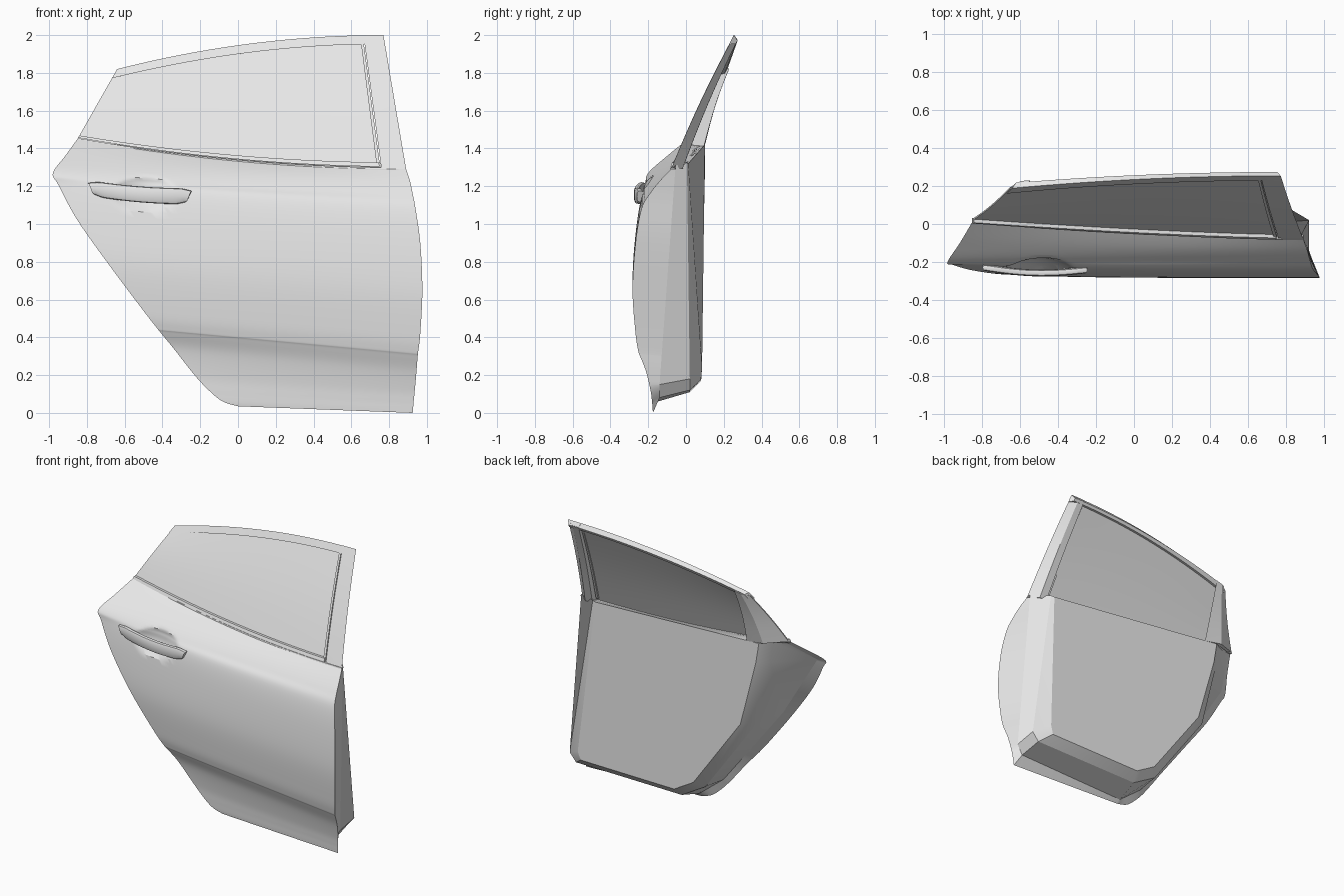
import bpy
import bmesh
import math
from mathutils import Vector
from mathutils.geometry import intersect_point_line

cube = bpy.data.objects.get("Cube")
if cube:
    bpy.data.objects.remove(cube, do_unlink=True)

paint = bpy.data.materials.new("light_grey")
paint.use_nodes = True
GREY = (0.8, 0.8, 0.8, 1)
paint.diffuse_color = GREY
paint.node_tree.nodes["Principled BSDF"].inputs["Base Color"].default_value = GREY


def finish(bm, name, angle=28):
    """Weld, orient and shade a bmesh, then link it as an object."""
    bmesh.ops.remove_doubles(bm, verts=bm.verts, dist=0.0005)
    bmesh.ops.recalc_face_normals(bm, faces=bm.faces)
    mesh = bpy.data.meshes.new(name)
    bm.to_mesh(mesh)
    bm.free()
    mesh.materials.append(paint)
    obj = bpy.data.objects.new(name, mesh)
    bpy.context.collection.objects.link(obj)
    bpy.ops.object.select_all(action="DESELECT")
    obj.select_set(True)
    bpy.context.view_layer.objects.active = obj
    bpy.ops.object.shade_smooth_by_angle(angle=math.radians(angle))


def bridge(bm, a, b):
    """Quads between two point rows of equal length."""
    va = [bm.verts.new(p) for p in a]
    vb = [bm.verts.new(p) for p in b]
    for i in range(len(a) - 1):
        bm.faces.new((va[i], va[i + 1], vb[i + 1], vb[i]))


def loft(bm, rows):
    for a, b in zip(rows, rows[1:]):
        bridge(bm, a, b)


def spline(knots, steps):
    """Catmull-Rom through tuples of numbers."""
    out = []
    last = len(knots) - 1
    for i in range(last):
        quad = [knots[max(0, min(last, i + k))] for k in (-1, 0, 1, 2)]
        for j in range(steps):
            t = j / steps
            out.append([b + t * (c - a + t * (2 * a - 5 * b + 4 * c - d
                        + t * (3 * (b - c) + d - a))) / 2
                        for a, b, c, d in zip(*quad)])
    return out + [list(knots[-1])]


# Outer skin rows, belt to sill:
# left x, left z, right x, right z, left y, right y, roundness, sag
SKIN = [
    (-.85, 1.45, .89, 1.29, .01, -.08, 1.5, .16),
    (-.915, 1.36, .91, 1.23, -.1, -.137, 2, .1),
    (-.98, 1.27, .925, 1.16, -.2, -.192, 3, .06),
    (-.95, 1.205, .94, 1.08, -.215, -.236, 4, .02),
    (-.85, 1.02, .965, .9, -.243, -.267, 4, 0),
    (-.68, .78, .976, .65, -.265, -.283, 5, 0),
    (-.5, .54, .965, .42, -.255, -.267, 5, 0),
    (-.43, .45, .954, .325, -.242, -.252, 5, 0),
    (-.41, .425, .951, .298, -.233, -.242, 5, 0),
    (-.34, .34, .945, .22, -.203, -.212, 4, 0),
    (-.23, .2, .936, .12, -.183, -.188, 3, 0),
    (-.15, .115, .93, .06, -.178, -.18, 2, 0),
    (-.08, .06, .927, .025, -.175, -.177, 2, 0),
    (.0, .035, .925, .0, -.172, -.175, 2, 0),
]


def skin_point(row, s):
    xl, zl, xr, zr, yl, yr, power, sag = row
    x = xl + (xr - xl) * s
    z = zl + (zr - zl) * s - sag * s * (1 - s)
    y = yl + (yr - yl) * (1 - (1 - s) ** power)
    # Finger cup behind the handle
    r = math.hypot((x + .5) / .18, (z - 1.16) / .09)
    if r < 1:
        y += .05 * (1 - r * r)
    return Vector((x, y, z))


COLS = 96
skin = [[skin_point(row, i / COLS) for i in range(COLS + 1)] for row in spline(SKIN, 6)]

# Inner shell loops, running from the hinge top round the sill to the rear top
FLANGE = [(.88, -.055, 1.31), (.92, -.14, .15), (.88, -.14, .08), (0, -.15, .06),
          (-.19, -.16, .21), (-.64, -.2, .8), (-.93, -.18, 1.27), (-.83, .01, 1.43)]
RIM = [(.745, .005, 1.325), (.92, .02, .18), (.87, .02, .12), (.02, .02, .11),
       (-.17, .02, .22), (-.59, .02, .8), (-.7, .03, 1.27), (-.73, .05, 1.43)]
BACK = [(.72, .012, 1.32), (.81, .085, .24), (.79, .08, .18), (.04, .08, .17),
        (-.115, .08, .26), (-.5, .09, .79), (-.63, .1, 1.27), (-.655, .1, 1.42)]


def closest(p):
    """Nearest point on the flange loop."""
    best = None
    for a, b in zip(FLANGE, FLANGE[1:]):
        a, b = Vector(a), Vector(b)
        f = intersect_point_line(p, a, b)[1]
        q = a.lerp(b, max(0, min(1, f)))
        if best is None or (q - p).length < (best - p).length:
            best = q
    return best


# Door body: skin, edge returns, inner shell, back panel and window sill
bm = bmesh.new()
loft(bm, skin)
for edge in ([r[-1] for r in skin], skin[-1], [r[0] for r in skin]):
    bridge(bm, edge, [closest(p) for p in edge])
loft(bm, [FLANGE, RIM, BACK])
bm.faces.new([bm.verts.new(p) for p in BACK])
rear, front = Vector(BACK[-1]), Vector(BACK[0])
bridge(bm, skin[0], [rear.lerp(front, i / COLS) for i in range(COLS + 1)])
for k, corner in ((0, skin[0][-1]), (-1, skin[0][0])):
    bm.faces.new([bm.verts.new(p) for p in (corner, FLANGE[k], RIM[k], BACK[k])])
finish(bm, "door_body")


# Window frame surface between the belt line and the roof line
def upper_point(s, t):
    low = skin_point(SKIN[0], s)
    arc = 1 - (1 - s) ** 2
    high = Vector((-.64 + 1.41 * s, .19 + .065 * arc, 1.82 + .18 * arc))
    p = low.lerp(high, t)
    p.y -= .012 * math.sin(math.pi * t)
    return p


def rail_edge(s):
    """Height of the rail's lower edge, for a constant rail width."""
    return 1 - .047 / (.36 + .35 * (1 - (1 - s) ** 2))


def patch(name, outer_s, inner_s, low, high, offset, depth_low, depth_high,
          nt=8, taper=0, inner_high=None):
    """Solid panel on the window surface; its inner face may be smaller."""
    ns = max(2, int(32 * (outer_s[1] - outer_s[0])))

    def side(span, top, back):
        rows = []
        for j in range(nt + 1):
            row = []
            for i in range(ns + 1):
                s = span[0] + (span[1] - span[0]) * i / ns
                bottom = low(s) if callable(low) else low
                t = bottom + (top - bottom) * j / nt
                depth = depth_low + (depth_high - depth_low) * t
                row.append(upper_point(s * (1 - taper * t), t)
                           + Vector((0, offset + back * depth, 0)))
            rows.append(row)
        return rows

    outer, inner = side(outer_s, high, 0), side(inner_s, inner_high or high, 1)
    bm = bmesh.new()
    loft(bm, outer)
    loft(bm, inner)
    for k in (0, -1):
        bridge(bm, outer[k], inner[k])
        bridge(bm, [r[k] for r in outer], [r[k] for r in inner])
    finish(bm, name)


FULL = (0, 1)
GLASS = (0, .92)
CHANNEL = (.912, .922)
patch("window_glass", GLASS, GLASS, .03, .94, .008, .008, .008)
patch("front_post", (.925, 1), (.928, .962), 0, 1, 0, .06, .03, inner_high=.965)
patch("glass_channel", CHANNEL, CHANNEL, .04, .935, -.002, .03, .02)
patch("roof_rail", FULL, (.02, .985), rail_edge, 1, -.002, .035, .035, 2, inner_high=.96)
patch("rear_quarter_frame", (0, .13), (.09, .17), .02, .95, .014, .09, .025, taper=.6)
patch("belt_moulding", GLASS, GLASS, .018, .05, -.01, .025, .025, 2)
patch("belt_sill_strip", FULL, FULL, 0, .012, -.005, .025, .025, 2)

# Pull handle: rounded sections swept along a gentle bow
bm = bmesh.new()
sections = []
STEPS = 24
for i in range(STEPS + 1):
    u = i / STEPS
    bow = math.sin(math.pi * u)
    tip = min(1, .7 + 3 * min(u, 1 - u))
    centre = Vector((-.78 + .52 * u, -.228 - .014 * u - .022 * bow,
                     1.188 - .042 * u - .01 * bow))
    ring = []
    for k in range(13):
        a = math.tau * k / 12
        cy, cz = math.cos(a), math.sin(a)
        ring.append(centre + Vector((.015 * cz * (2 * u - 1),
                                     .018 * math.copysign(abs(cy) ** .6, cy),
                                     .042 * tip * math.copysign(abs(cz) ** .6, cz))))
    sections.append(ring)
loft(bm, sections)
for ring in (sections[0], sections[-1]):
    bm.faces.new([bm.verts.new(p) for p in ring[:-1]])
finish(bm, "door_handle", 40)
